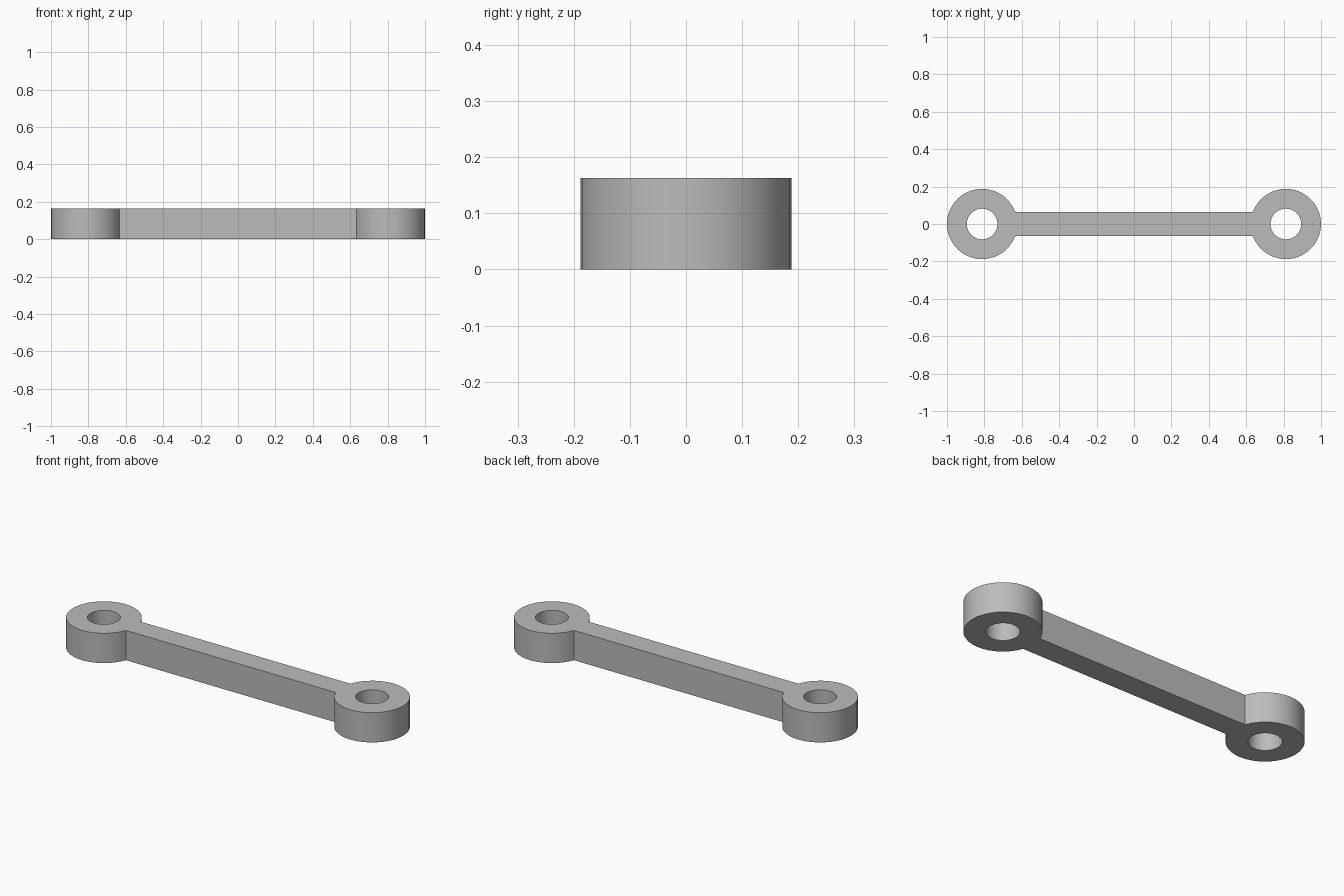
import bpy
from math import asin, cos, sin, pi, radians

cube = bpy.data.objects.get("Cube")
if cube:
    bpy.data.objects.remove(cube, do_unlink=True)

HEIGHT = 0.163
EYE_R = 0.188        # outer radius of each end
HOLE_R = 0.082       # pin hole radius
EYE_X = 1 - EYE_R    # distance of the eye centres from the middle
BAR_HALF = 0.063     # half width of the bar

grey = bpy.data.materials.new("plain_grey")
grey.use_nodes = True
colour = (0.5, 0.5, 0.5, 1)
grey.diffuse_color = colour
grey.node_tree.nodes["Principled BSDF"].inputs["Base Color"].default_value = colour


def arc(cx, radius, start, end, steps):
    return [(cx + radius * cos(start + (end - start) * i / steps),
             radius * sin(start + (end - start) * i / steps))
            for i in range(steps + 1)]


def add_loop(curve, points):
    spline = curve.splines.new("POLY")
    spline.points.add(len(points) - 1)
    for p, (x, y) in zip(spline.points, points):
        p.co = (x, y, 0, 1)
    spline.use_cyclic_u = True


# Flat profile: two round eyes joined by a straight bar, with pin holes
profile = bpy.data.curves.new("link_profile", "CURVE")
profile.dimensions = "2D"
profile.fill_mode = "BOTH"
profile.extrude = HEIGHT / 2

neck = asin(BAR_HALF / EYE_R)
outline = arc(EYE_X, EYE_R, neck - pi, pi - neck, 32)
outline += arc(-EYE_X, EYE_R, neck, 2 * pi - neck, 32)
add_loop(profile, outline)
for side in (-1, 1):
    add_loop(profile, arc(side * EYE_X, HOLE_R, 0, 2 * pi, 32)[:-1])

# Turn the extruded profile into the solid link
link = bpy.data.objects.new("connecting_link", profile)
bpy.context.collection.objects.link(link)
link.location.z = HEIGHT / 2
bpy.ops.object.select_all(action="DESELECT")
link.select_set(True)
bpy.context.view_layer.objects.active = link
bpy.ops.object.convert(target="MESH")
link = bpy.context.object
link.name = "connecting_link"
link.data.materials.clear()
link.data.materials.append(grey)
bpy.ops.object.shade_smooth_by_angle(angle=radians(30))
